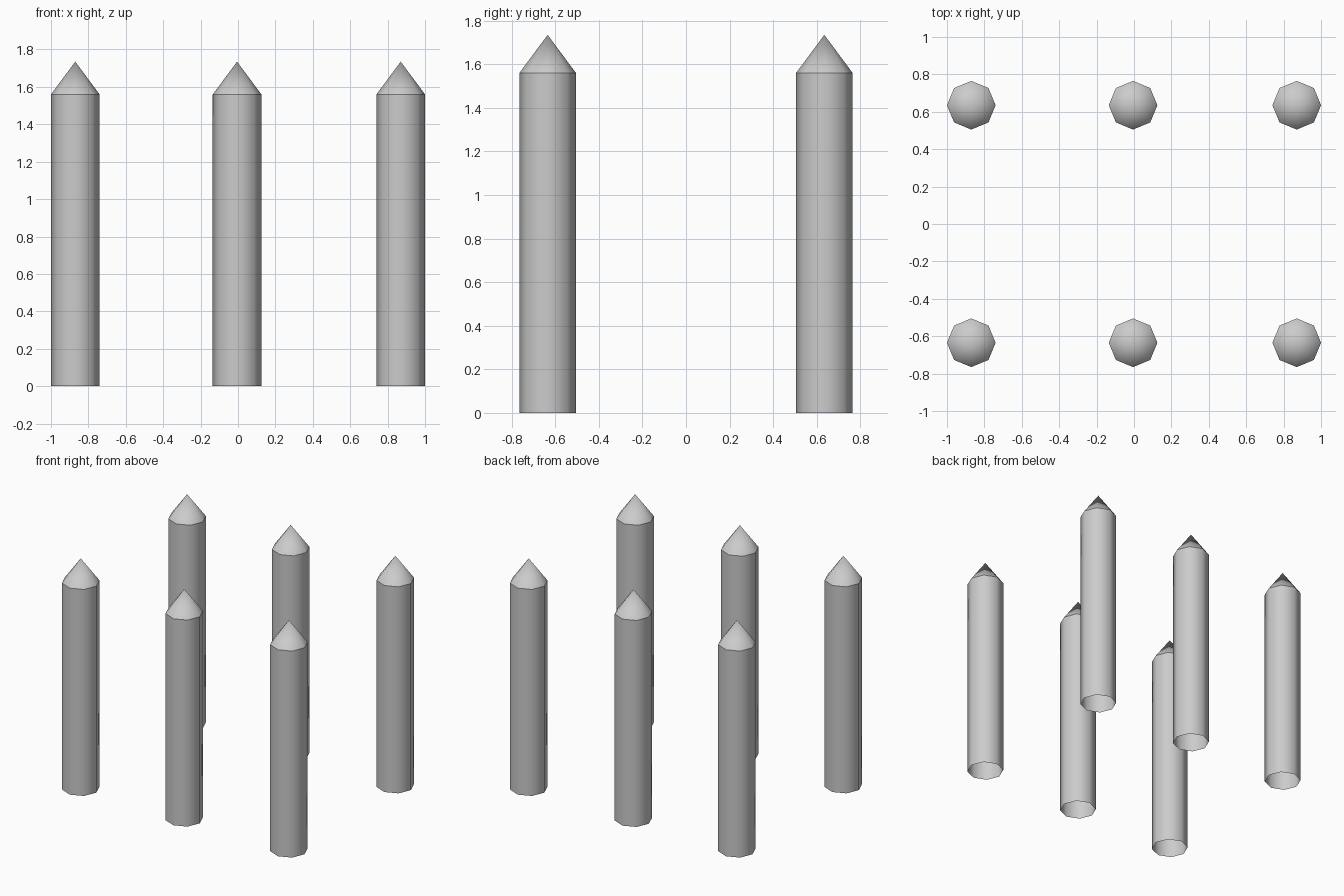
import bpy, bmesh, math
from mathutils import Matrix

if "Cube" in bpy.data.objects:
    bpy.data.objects.remove(bpy.data.objects["Cube"])

RADIUS, SHAFT, TIP = 0.13, 1.56, 1.735
SIDES = 8


def make_post(name, x, y):
    """Octagonal post, open at the bottom, with a pointed top."""
    bm = bmesh.new()
    # shaft
    bmesh.ops.create_cone(bm, cap_ends=False, segments=SIDES, radius1=RADIUS,
                          radius2=RADIUS, depth=SHAFT,
                          matrix=Matrix.Translation((0, 0, SHAFT / 2)))
    # pointed tip
    bmesh.ops.create_cone(bm, cap_ends=False, segments=SIDES, radius1=RADIUS,
                          radius2=0, depth=TIP - SHAFT,
                          matrix=Matrix.Translation((0, 0, (SHAFT + TIP) / 2)))
    bmesh.ops.remove_doubles(bm, verts=bm.verts, dist=0.0005)
    bmesh.ops.recalc_face_normals(bm, faces=bm.faces)
    # smooth round the post, sharp rim below the tip
    for f in bm.faces:
        f.smooth = True
    for e in bm.edges:
        if all(abs(v.co.z - SHAFT) < 0.001 for v in e.verts):
            e.smooth = False
    mesh = bpy.data.meshes.new(name)
    bm.to_mesh(mesh)
    bm.free()
    post = bpy.data.objects.new(name, mesh)
    post.location = (x, y, 0)
    bpy.context.collection.objects.link(post)


# two rows of three posts
for row, y in (("front", -0.635), ("back", 0.635)):
    for side, x in (("left", -0.87), ("middle", -0.005), ("right", 0.87)):
        make_post(f"{row}_{side}_post", x, y)
